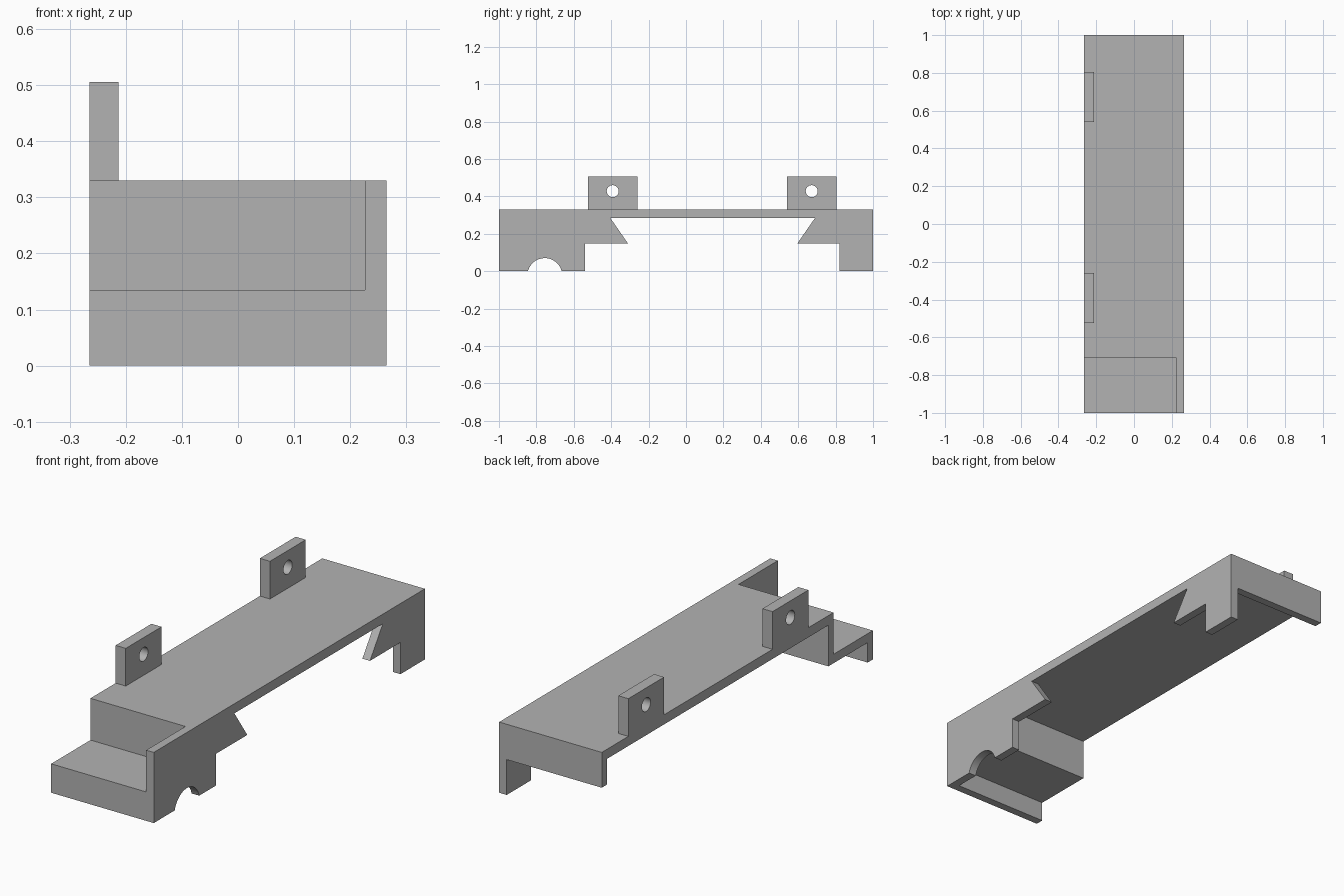
import bpy, bmesh, math

cube = bpy.data.objects.get("Cube")
if cube:
    bpy.data.objects.remove(cube, do_unlink=True)

# Single plain grey
grey = bpy.data.materials.new("plain_grey")
grey.use_nodes = True
colour = (0.45, 0.45, 0.45, 1)
grey.diffuse_color = colour
grey.node_tree.nodes["Principled BSDF"].inputs["Base Color"].default_value = colour


def extrude_profile(name, points, x0, x1):
    """Extrude a closed (y, z) profile along x."""
    bm = bmesh.new()
    face = bm.faces.new([bm.verts.new((x0, y, z)) for y, z in points])
    out = bmesh.ops.extrude_face_region(bm, geom=[face])
    verts = [v for v in out["geom"] if isinstance(v, bmesh.types.BMVert)]
    bmesh.ops.translate(bm, verts=verts, vec=(x1 - x0, 0, 0))
    bmesh.ops.recalc_face_normals(bm, faces=bm.faces)
    mesh = bpy.data.meshes.new(name)
    bm.to_mesh(mesh)
    bm.free()
    mesh.materials.append(grey)
    obj = bpy.data.objects.new(name, mesh)
    bpy.context.collection.objects.link(obj)
    return obj


def arc(cy, cz, r, a0, a1, n):
    angles = [a0 + (a1 - a0) * i / n for i in range(n + 1)]
    return [(cy + r * math.cos(a), cz + r * math.sin(a)) for a in angles]


def smooth(obj):
    bpy.ops.object.select_all(action="DESELECT")
    obj.select_set(True)
    bpy.context.view_layer.objects.active = obj
    bpy.ops.object.shade_smooth_by_angle(angle=math.radians(30))


HALF = 0.265        # half width
INNER = 0.226       # inner face of the side panel
TOP, UNDER = 0.33, 0.285
STEP, STEP_UNDER = 0.135, 0.093
T = 0.038           # wall thickness
RISER = -0.71

# Folded sheet: front lip, low step, riser, long top and back lip
sheet = [(-1, 0), (-1, STEP), (RISER, STEP), (RISER, TOP), (1, TOP),
         (1, 0.165), (1 - T, 0.165), (1 - T, UNDER), (RISER + T, UNDER),
         (RISER + T, STEP_UNDER), (-1 + T, STEP_UNDER), (-1 + T, 0)]
extrude_profile("folded_top_sheet", sheet, -HALF, INNER)

# Side panel with round notch in the foot and two slanted hooks
dip = math.asin(0.023 / 0.093)
notch = arc(-0.755, -0.023, 0.093, math.pi - dip, dip, 24)
panel = ([(-1, 0)] + notch +
         [(-0.54, 0), (-0.54, 0.148), (-0.31, 0.148), (-0.405, UNDER),
          (0.69, UNDER), (0.595, 0.148), (0.82, 0.148), (0.82, 0),
          (1, 0), (1, TOP), (-1, TOP)])
smooth(extrude_profile("side_panel", panel, INNER, HALF))

# Upright lugs, each with a drilled hole
for name, y in (("front_lug", -0.392), ("back_lug", 0.672)):
    w = 0.132
    lug = extrude_profile(name, [(y - w, TOP), (y + w, TOP),
                                 (y + w, 0.506), (y - w, 0.506)], -HALF, -0.213)
    circle = arc(y, 0.428, 0.032, 0, math.tau, 32)[:-1]
    cutter = extrude_profile(name + "_hole_cutter", circle, -0.35, -0.15)
    cutter.hide_render = True
    mod = lug.modifiers.new("hole", "BOOLEAN")
    mod.operation = "DIFFERENCE"
    mod.solver = "EXACT"
    mod.object = cutter
    bpy.context.view_layer.objects.active = lug
    bpy.ops.object.modifier_apply(modifier=mod.name)
    bpy.data.objects.remove(cutter, do_unlink=True)
    smooth(lug)
